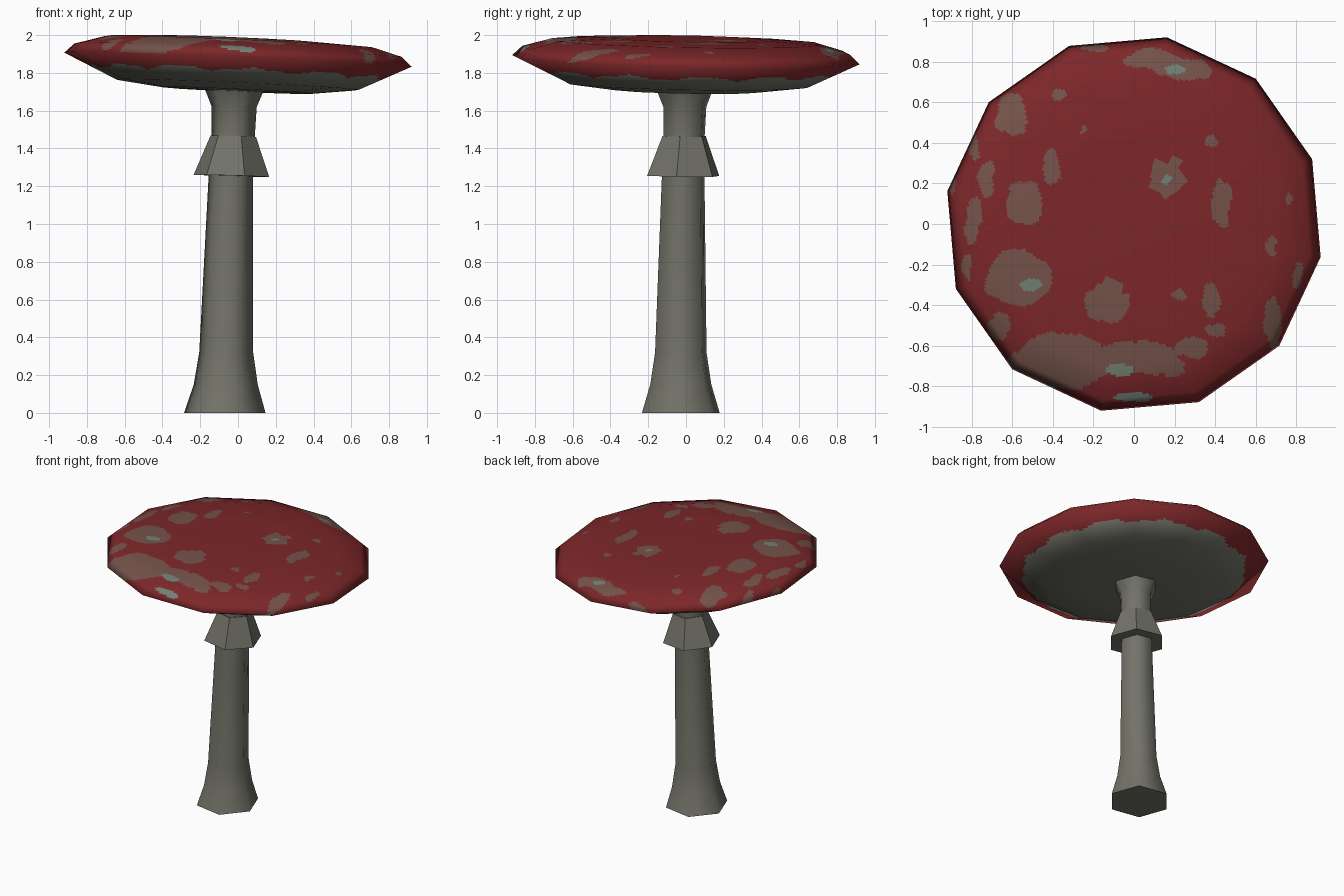
import bpy, math
from mathutils import Vector, noise

if "Cube" in bpy.data.objects:
    bpy.data.objects.remove(bpy.data.objects["Cube"])


def material(name, col):
    m = bpy.data.materials.new(name)
    m.diffuse_color = (*col, 1)
    m.use_nodes = True
    m.node_tree.nodes["Principled BSDF"].inputs["Base Color"].default_value = m.diffuse_color
    return m


red = material("cap red", (0.205, 0.020, 0.022))
tan = material("spot tan", (0.175, 0.085, 0.068))
teal = material("spot pale teal", (0.165, 0.215, 0.175))
grey = material("stem grey", (0.170, 0.170, 0.140))


def make(name, verts, faces, mats):
    me = bpy.data.meshes.new(name)
    me.from_pydata(verts, [], faces)
    me.update()
    for m in mats:
        me.materials.append(m)
    ob = bpy.data.objects.new(name, me)
    bpy.context.collection.objects.link(ob)
    return ob


def hex_loft(name, rings, tilt=(0, 0), smooth=True):
    """Six-sided tube through rings of (z, centre x, centre y, radius)."""
    verts, faces = [], []
    for z, cx, cy, r in rings:
        for k in range(6):
            a = math.radians(-10 + 60 * k)
            x, y = r * math.cos(a), r * math.sin(a)
            verts.append((cx + x, cy + y, z + tilt[0] * x + tilt[1] * y))
    for i in range(len(rings) - 1):
        for k in range(6):
            j = (k + 1) % 6
            faces.append((i * 6 + k, i * 6 + j, i * 6 + 6 + j, i * 6 + 6 + k))
    n = len(verts)
    faces.append(tuple(range(5, -1, -1)))
    faces.append(tuple(range(n - 6, n)))
    ob = make(name, verts, faces, [grey])
    if smooth:
        for p in ob.data.polygons:
            p.use_smooth = True
        ob.data.set_sharp_from_angle(angle=math.radians(65))
    return ob


# stem with flared foot and head, leaning slightly
hex_loft("stem", [
    (0.00, -0.070, -0.0275, 0.219), (0.15, -0.065, -0.0275, 0.172),
    (0.32, -0.0625, -0.0275, 0.145), (1.25, -0.0375, -0.015, 0.120),
    (1.47, -0.025, -0.010, 0.116), (1.62, -0.020, -0.006, 0.121),
    (1.70, -0.018, -0.007, 0.154), (1.74, -0.018, -0.007, 0.170)])

# skirt round the stem
hex_loft("skirt", [(1.255, -0.035, -0.015, 0.203), (1.465, -0.025, -0.010, 0.122)],
         tilt=(-0.03, -0.012), smooth=False)

# cap: twelve-sided disc, finely divided so that the spots can be cut in
PROFILE = [(0, .113), (.4, .111), (.72, .095), (.88, .05), (.934, 0),
           (.65, -.133), (.4, -.163), (0, -.17)]
STEPS = [8, 20, 13, 6, 16, 3, 2]
SUB = 28
SEG = 12 * SUB

seg_n = []
for (r0, h0), (r1, h1) in zip(PROFILE, PROFILE[1:]):
    seg_n.append(Vector((h0 - h1, r1 - r0)).normalized())
pt_n = [Vector((0, 1))]
pt_n += [(a + b).normalized() for a, b in zip(seg_n, seg_n[1:])]
pt_n.append(Vector((0, -1)))

rings = []
for i, s in enumerate(STEPS):
    for t in range(s):
        f = t / s
        p = Vector(PROFILE[i]).lerp(Vector(PROFILE[i + 1]), f)
        rings.append((p.x, p.y, pt_n[i].lerp(pt_n[i + 1], f)))
rings = rings[1:]

corner = [Vector((math.cos(math.radians(20 + 30 * k)), math.sin(math.radians(20 + 30 * k))))
          for k in range(13)]


def on_cap(x, y, h):
    return (x, y, 1.87 - 0.044 * x - 0.019 * y + h)


verts, normals, faces = [], [], []
for r, h, n in rings:
    for k in range(SEG):
        side, t = divmod(k, SUB)
        d = corner[side].lerp(corner[side + 1], t / SUB)
        verts.append(on_cap(d.x * r, d.y * r, h))
        d = d.normalized()
        normals.append(Vector((d.x * n.x + .044 * n.y, d.y * n.x + .019 * n.y, n.y)).normalized())
last = (len(rings) - 1) * SEG
top, bottom = len(verts), len(verts) + 1
verts += [on_cap(0, 0, PROFILE[0][1]), on_cap(0, 0, PROFILE[-1][1])]
normals += [Vector((.044, .019, 1)).normalized(), Vector((-.044, -.019, -1)).normalized()]
for k in range(SEG):
    j = (k + 1) % SEG
    faces.append((top, k, j))
    faces.append((bottom, last + j, last + k))
    for i in range(0, last, SEG):
        faces.append((i + k, i + SEG + k, i + SEG + j, i + j))
cap = make("cap", verts, faces, [red, tan, teal, grey])

# spots: centre x, centre y, half width, half height
SPOTS = [
    (.16, .23, .08, .09), (.43, .11, .05, .13), (.38, .40, .03, .025), (.67, -.11, .035, .065),
    (.77, .11, .02, .03), (.38, -.38, .05, .08), (.22, -.34, .045, .035), (-.14, -.39, .11, .10),
    (-.40, .29, .045, .09), (-.25, .46, .02, .018), (-.54, .10, .085, .11), (-.73, .22, .045, .10),
    (-.79, .02, .05, .11), (-.60, .53, .08, .10), (-.37, .63, .04, .025), (-.80, .42, .03, .10),
    (-.57, -.27, .16, .14), (-.67, -.50, .06, .06), (-.36, -.68, .26, .14), (0, -.66, .22, .08),
    (.28, -.61, .08, .055), (.41, -.52, .05, .03), (.68, -.48, .05, .13), (.81, -.26, .03, .07),
    (.08, .81, .15, .05), (.25, .76, .14, .055), (-.20, .87, .08, .02), (-.82, -.20, .03, .06),
    (-.88, .22, .02, .08), (.20, -.72, .06, .05)]
CORES = [(.16, .22, .02, .02), (-.51, -.30, .05, .03), (-.07, -.72, .07, .03),
         (0, -.855, .10, .022), (.20, .76, .05, .025)]


def inside(x, y, spots):
    return any(((x - cx) / w) ** 2 + ((y - cy) / h) ** 2 < 1 for cx, cy, w, h in spots)


for p in cap.data.polygons:
    p.use_smooth = True
    x, y, z = p.center
    h = z - 1.87 + 0.044 * x + 0.019 * y
    if h > 0:
        w = noise.noise_vector(Vector((x * 11, y * 11, 3.0)))
        if inside(x + .008 * w.x, y + .008 * w.y, CORES):
            p.material_index = 2
        elif inside(x + .03 * w.x, y + .03 * w.y, SPOTS):
            p.material_index = 1
    else:
        # grey gills with a wavy edge
        a = math.atan2(y, x)
        if math.hypot(x, y) < .775 + .010 * math.sin(12 * a) + .007 * math.sin(29 * a):
            p.material_index = 3

# soft rounded shading over the low-sided disc
cap.data.normals_split_custom_set_from_vertices([tuple(n) for n in normals])
